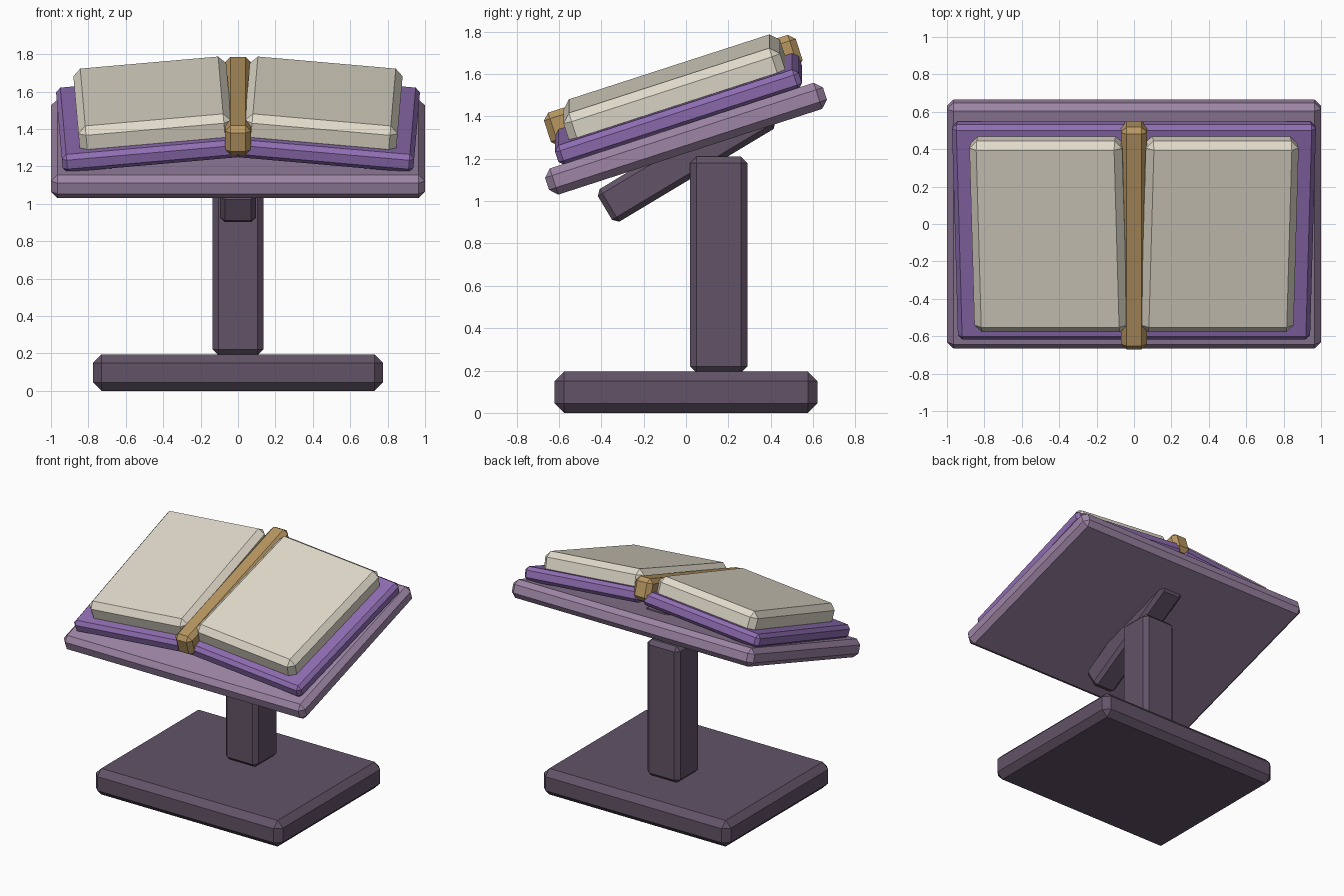
import bpy
import bmesh
from math import radians
from mathutils import Matrix

default_cube = bpy.data.objects.get("Cube")
if default_cube:
    bpy.data.objects.remove(default_cube, do_unlink=True)


def make_material(name, rgb):
    """Flat material from an 8-bit display colour."""
    linear = [((c / 255 + 0.055) / 1.055) ** 2.4 for c in rgb] + [1]
    mat = bpy.data.materials.new(name)
    mat.use_nodes = True
    mat.diffuse_color = linear
    mat.node_tree.nodes["Principled BSDF"].inputs["Base Color"].default_value = linear
    return mat


def chamfered_box(name, size, location, mat, chamfer, tilt=0, roll=0):
    """Box with single-cut edges; tilt raises the back, roll lowers a side."""
    bm = bmesh.new()
    bmesh.ops.create_cube(bm, size=1, matrix=Matrix.Diagonal((*size, 1)))
    mesh = bpy.data.meshes.new(name)
    bm.to_mesh(mesh)
    bm.free()
    mesh.materials.append(mat)
    obj = bpy.data.objects.new(name, mesh)
    obj.location = location
    obj.rotation_euler = (radians(tilt), radians(roll), 0)
    bpy.context.collection.objects.link(obj)
    bevel = obj.modifiers.new("Chamfer", 'BEVEL')
    bevel.width = chamfer
    bevel.segments = 1
    return obj


dark_wood = make_material("dark wood", (98, 83, 103))
desk_wood = make_material("mauve wood", (157, 133, 165))
cover_purple = make_material("purple cover", (143, 109, 178))
paper = make_material("cream paper", (224, 218, 202))
gold = make_material("old gold", (184, 151, 97))

TILT = 18
ROLL = 5

# Stand
chamfered_box("base", (1.55, 1.24, 0.195), (0, 0, 0.0975), dark_wood, 0.045)
chamfered_box("post", (0.27, 0.27, 1.02), (0, 0.155, 0.7), dark_wood, 0.03)
chamfered_box("brace", (0.19, 0.9, 0.18), (0, 0.003, 1.199), dark_wood, 0.025, tilt=31)

# Sloping desk
chamfered_box("desk_board", (2, 1.38, 0.13), (0, 0, 1.295), desk_wood, 0.035, tilt=TILT)

# Open book, one cover and page block on each side
for label, side in (("left", 1), ("right", -1)):
    chamfered_box(label + "_cover", (0.96, 1.21, 0.1), (side * 0.477, -0.035, 1.435),
                  cover_purple, 0.025, TILT, side * ROLL)
    chamfered_box(label + "_pages", (0.82, 1.075, 0.16), (side * 0.455, -0.055, 1.526),
                  paper, 0.04, TILT, side * ROLL)

# Spine strap
chamfered_box("spine_strap", (0.14, 1.25, 0.165), (0, -0.06, 1.523), gold, 0.03, tilt=TILT)
